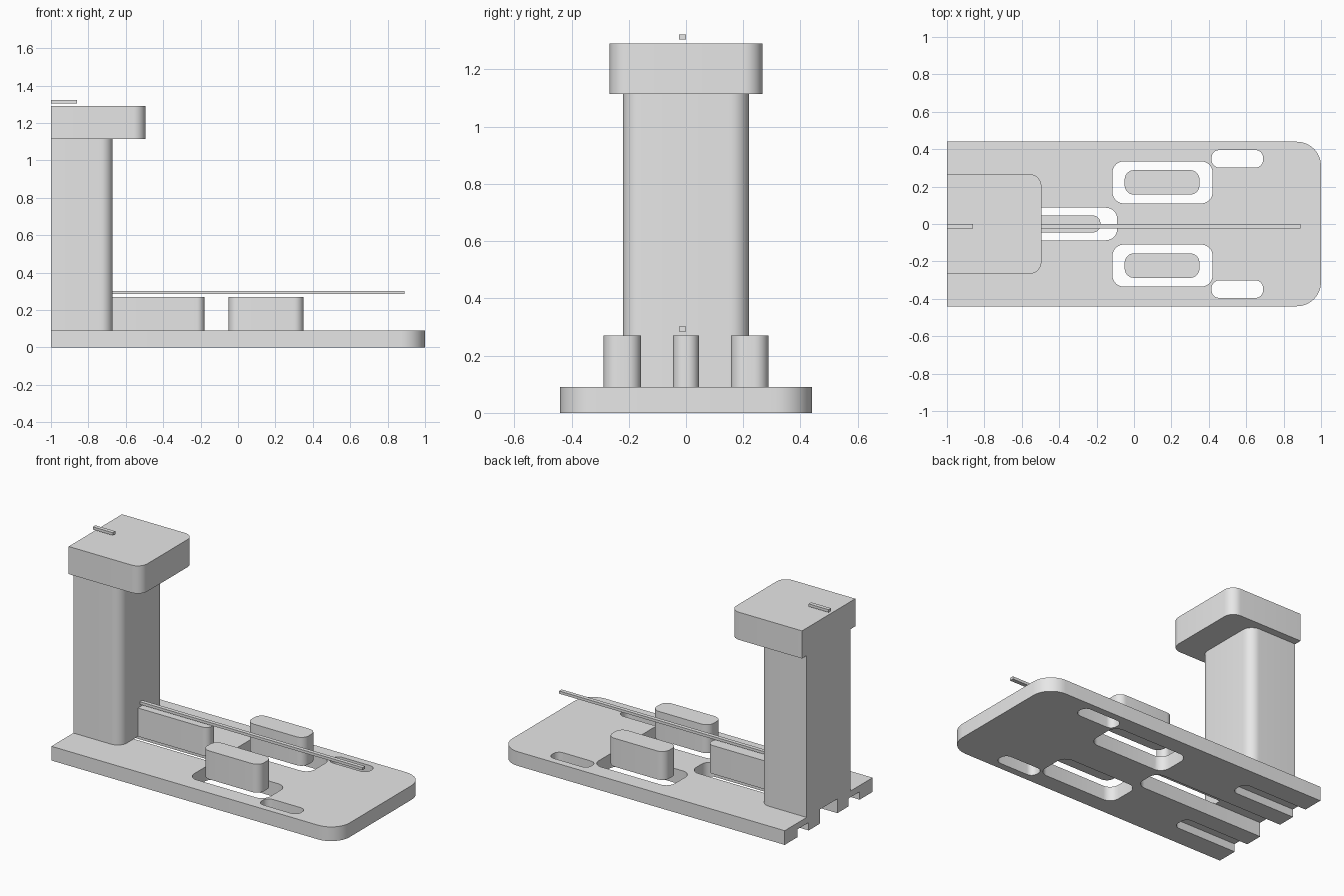
import bpy, math

cube = bpy.data.objects.get("Cube")
if cube:
    bpy.data.objects.remove(cube, do_unlink=True)

grey = bpy.data.materials.new("plain grey")
grey.use_nodes = True
grey.diffuse_color = (0.8, 0.8, 0.8, 1)
grey.node_tree.nodes["Principled BSDF"].inputs["Base Color"].default_value = (0.8, 0.8, 0.8, 1)


def block(name, x, y, z, r=0.0, open_end=False, steps=8):
    """Upright prism; open_end keeps the -x corners square."""
    pts = []
    corners = [(x[1], y[1], 1, 1), (x[0], y[1], -1, 1),
               (x[0], y[0], -1, -1), (x[1], y[0], 1, -1)]
    for i, (cx, cy, sx, sy) in enumerate(corners):
        if r == 0 or (open_end and sx < 0):
            pts.append((cx, cy))
            continue
        for k in range(steps + 1):
            a = math.pi / 2 * (i + k / steps)
            pts.append((cx - sx * r + r * math.cos(a), cy - sy * r + r * math.sin(a)))
    n = len(pts)
    verts = [(px, py, h) for h in z for px, py in pts]
    faces = [tuple(reversed(range(n))), tuple(range(n, 2 * n))]
    faces += [(i, (i + 1) % n, n + (i + 1) % n, n + i) for i in range(n)]
    mesh = bpy.data.meshes.new(name)
    mesh.from_pydata(verts, [], faces)
    mesh.materials.append(grey)
    ob = bpy.data.objects.new(name, mesh)
    bpy.context.collection.objects.link(ob)
    return ob


def select(ob):
    bpy.ops.object.select_all(action="DESELECT")
    ob.select_set(True)
    bpy.context.view_layer.objects.active = ob


def cut(target, *args, **kw):
    cutter = block("slot_cutter", *args, **kw)
    cutter.hide_render = True
    mod = target.modifiers.new("slot", "BOOLEAN")
    mod.operation, mod.solver, mod.object = "DIFFERENCE", "EXACT", cutter
    select(target)
    bpy.ops.object.modifier_apply(modifier=mod.name)
    bpy.data.objects.remove(cutter, do_unlink=True)


def mirrored(y, side):
    return tuple(sorted(side * v for v in y))


# Base plate with its slots
plate = block("base_plate", (-1, 1), (-0.44, 0.44), (0, 0.09), 0.13, True)
through = (-0.1, 0.2)
cut(plate, (-1.1, -0.09), (-0.087, 0.087), through, 0.06, True)
parts = [plate]
for side, label in ((1, "back"), (-1, "front")):
    cut(plate, (-0.115, 0.42), mirrored((0.11, 0.335), side), through, 0.06)
    cut(plate, (0.415, 0.69), mirrored((0.302, 0.395), side), through, 0.04)
    # Blind groove on the underside
    cut(plate, (-1.1, -0.55), mirrored((0.2, 0.31), side), (-0.1, 0.05), 0.04, True)
    # Raised block over each wide slot
    parts.append(block(label + "_block", (-0.05, 0.35), mirrored((0.157, 0.288), side),
                       (0.09, 0.27), 0.05))

# Column, head and centre block
parts += [
    block("column", (-1, -0.67), (-0.22, 0.22), (0.09, 1.115), 0.065, True),
    block("head", (-1, -0.495), (-0.267, 0.267), (1.115, 1.29), 0.065, True),
    block("centre_block", (-0.67, -0.18), (-0.045, 0.045), (0.09, 0.27), 0.04, True),
    # Thin bars hovering above the blocks and the head
    block("long_bar", (-0.67, 0.89), (-0.025, 0), (0.285, 0.302)),
    block("short_bar", (-1, -0.86), (-0.025, 0), (1.305, 1.322)),
]

for ob in parts:
    select(ob)
    bpy.ops.object.shade_smooth_by_angle(angle=math.radians(30))
